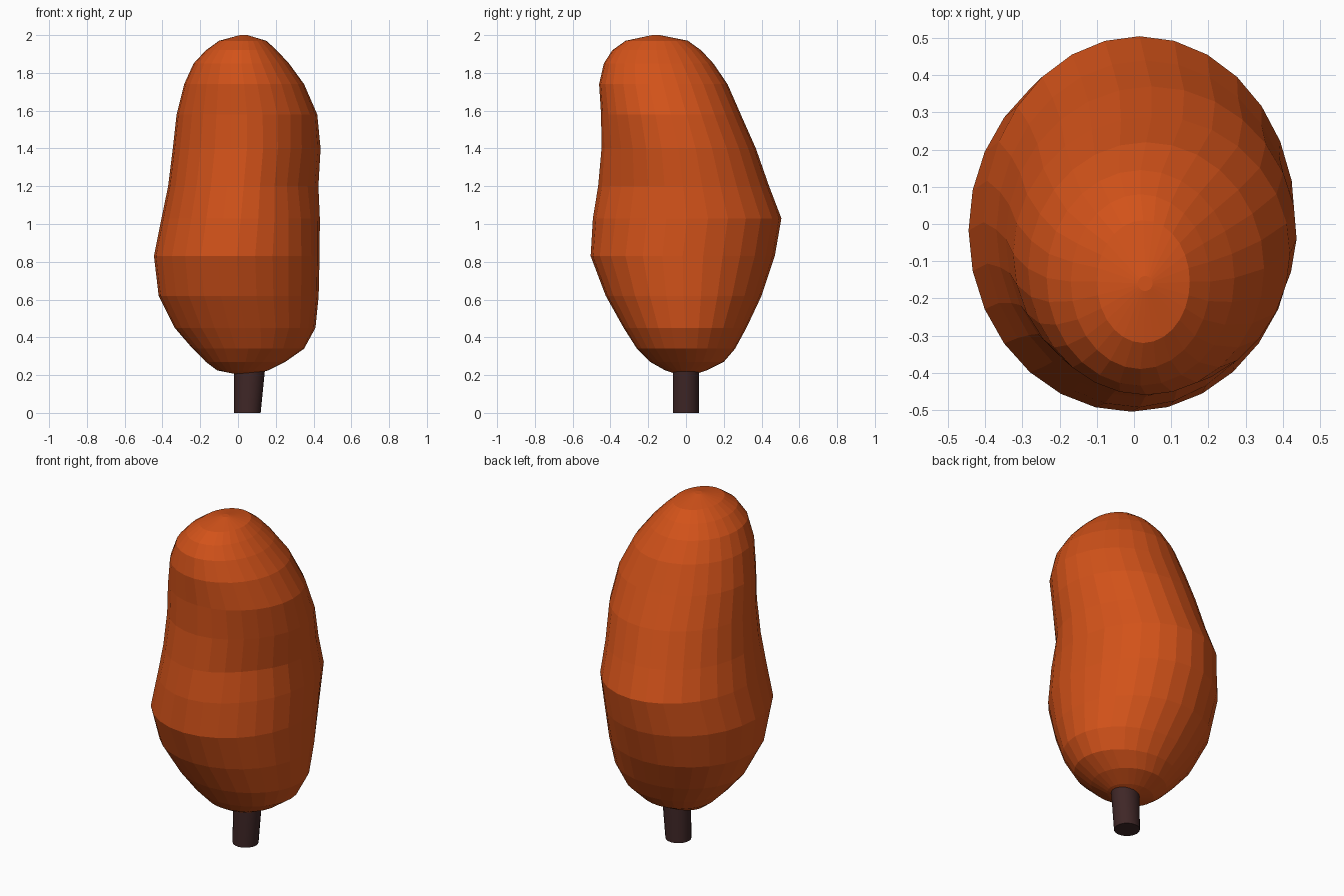
import bpy, bmesh, math

if "Cube" in bpy.data.objects:
    bpy.data.objects.remove(bpy.data.objects["Cube"])

SIDES = 28

def material(name, color):
    m = bpy.data.materials.new(name)
    m.diffuse_color = (*color, 1)
    m.use_nodes = True
    m.node_tree.nodes["Principled BSDF"].inputs["Base Color"].default_value = m.diffuse_color
    return m

def loft(name, rings, sides, mat, shape=None):
    """Skin elliptical rings given as (z, xmin, xmax, ymin, ymax)."""
    bm = bmesh.new()
    loops = []
    for z, x0, x1, y0, y1 in rings:
        loop = []
        for i in range(sides):
            a = 2 * math.pi * i / sides
            k = shape(a, z) if shape else 1
            loop.append(bm.verts.new(((x0 + x1) / 2 + k * (x1 - x0) / 2 * math.cos(a),
                                      (y0 + y1) / 2 + k * (y1 - y0) / 2 * math.sin(a), z)))
        loops.append(loop)
    for lo, hi in zip(loops, loops[1:]):
        for i in range(sides):
            j = (i + 1) % sides
            bm.faces.new((lo[i], lo[j], hi[j], hi[i]))
    bm.faces.new(loops[0][::-1])
    bm.faces.new(loops[-1])
    me = bpy.data.meshes.new(name)
    bm.to_mesh(me)
    bm.free()
    ob = bpy.data.objects.new(name, me)
    bpy.context.collection.objects.link(ob)
    me.materials.append(mat)
    return ob

# Shallow dent on the front right side of the foliage
def dent(a, z):
    d = math.cos(a + math.pi / 4)
    return 1 - 0.09 * max(0, d) ** 6 * math.exp(-((z - 1.25) / 0.22) ** 2)

# Lumpy foliage
foliage = [
    (0.205, -0.01, 0.09, -0.05, 0.05),
    (0.225, -0.11, 0.16, -0.11, 0.11),
    (0.27, -0.17, 0.25, -0.19, 0.20),
    (0.34, -0.24, 0.35, -0.26, 0.26),
    (0.45, -0.335, 0.41, -0.33, 0.32),
    (0.62, -0.42, 0.427, -0.425, 0.40),
    (0.83, -0.445, 0.432, -0.505, 0.47),
    (1.03, -0.405, 0.435, -0.495, 0.505),
    (1.20, -0.37, 0.43, -0.47, 0.44),
    (1.40, -0.345, 0.44, -0.45, 0.37),
    (1.58, -0.325, 0.42, -0.45, 0.29),
    (1.74, -0.285, 0.35, -0.46, 0.22),
    (1.85, -0.235, 0.27, -0.435, 0.145),
    (1.92, -0.17, 0.205, -0.39, 0.08),
    (1.97, -0.10, 0.15, -0.32, 0.01),
    (2.0, 0.01, 0.05, -0.18, -0.14),
]
loft("foliage", foliage, SIDES, material("orange_leaves", (0.65, 0.085, 0.01)), dent)

# Short trunk, widening slightly toward the right
trunk = loft("trunk", [(0, -0.02, 0.12, -0.07, 0.07), (0.3, -0.02, 0.15, -0.07, 0.07)],
             20, material("dark_bark", (0.05, 0.02, 0.02)))
bpy.context.view_layer.objects.active = trunk
trunk.select_set(True)
bpy.ops.object.shade_smooth_by_angle(angle=math.radians(40))
